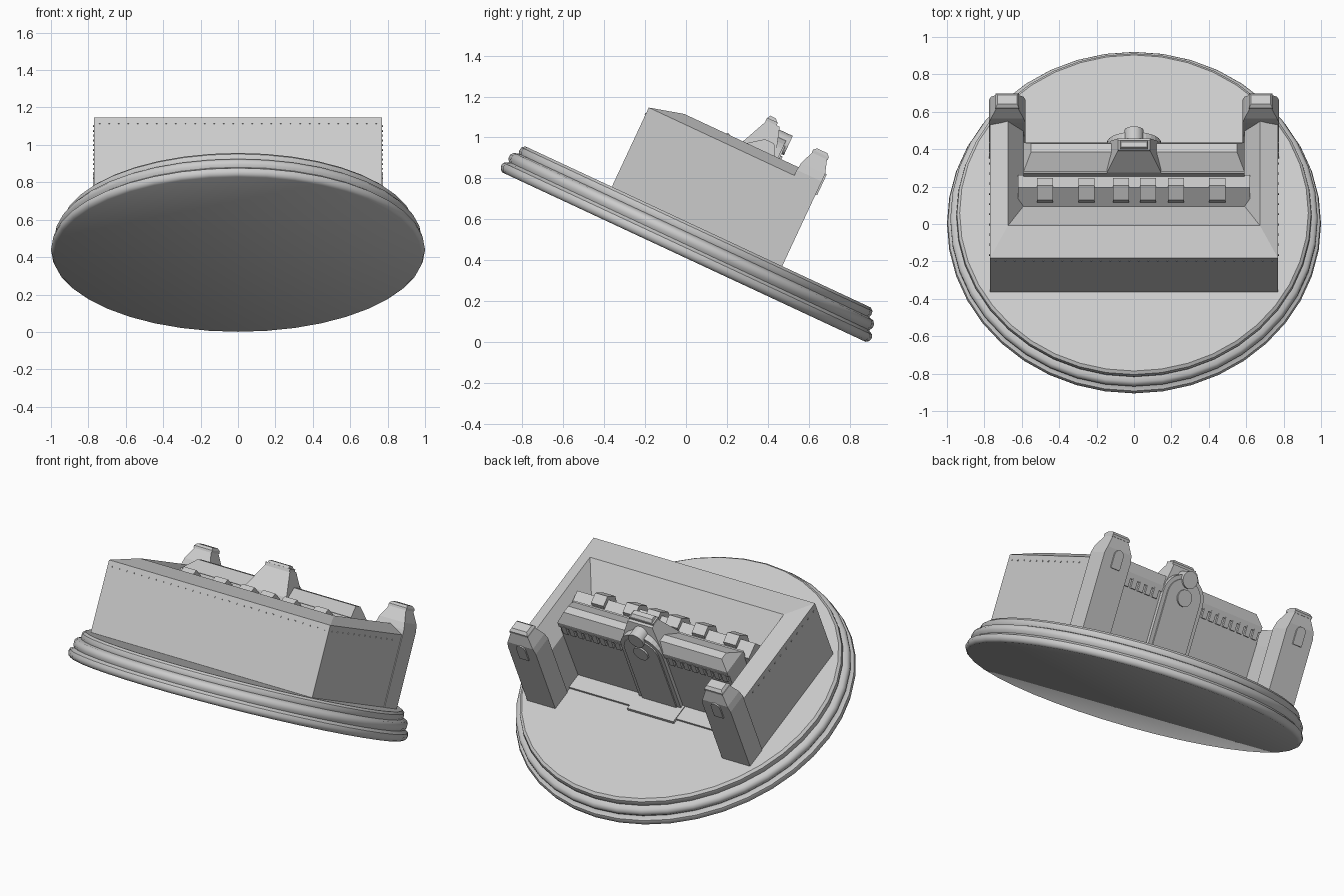
import bpy, bmesh, math
from mathutils import Matrix

if "Cube" in bpy.data.objects:
    bpy.data.objects.remove(bpy.data.objects["Cube"])

# Everything is modelled upright, then tilted with the base plate
TILT = Matrix.Translation((0, -0.01, 0.415)) @ Matrix.Rotation(math.radians(-25), 4, 'X')


def finish(bm, name, angle=None):
    bmesh.ops.recalc_face_normals(bm, faces=bm.faces)
    bm.transform(TILT)
    me = bpy.data.meshes.new(name)
    bm.to_mesh(me)
    bm.free()
    ob = bpy.data.objects.new(name, me)
    bpy.context.collection.objects.link(ob)
    if angle:
        bpy.ops.object.select_all(action='DESELECT')
        ob.select_set(True)
        bpy.context.view_layer.objects.active = ob
        bpy.ops.object.shade_smooth_by_angle(angle=math.radians(angle))
    return ob


def loft(bm, rings, closed=True):
    """Skin a stack of equal-length rings and cap both ends."""
    vs = [[bm.verts.new(p) for p in r] for r in rings]
    n = len(vs[0])
    for a, b in zip(vs, vs[1:]):
        for i in range(n):
            j = (i + 1) % n
            bm.faces.new((a[i], a[j], b[j], b[i]))
    bm.faces.new(vs[0])
    bm.faces.new(vs[-1])


def rect(x0, x1, y0, y1, z):
    return [(x0, y0, z), (x1, y0, z), (x1, y1, z), (x0, y1, z)]


def box(bm, x0, x1, y0, y1, z0, z1):
    loft(bm, [rect(x0, x1, y0, y1, z0), rect(x0, x1, y0, y1, z1)])


def prism(bm, prof, x0, x1):
    loft(bm, [[(x, y, z) for y, z in prof] for x in (x0, x1)])


def cyl_y(bm, x, z, r, y0, y1, n=16):
    loft(bm, [[(x + r * math.cos(2 * math.pi * i / n), y, z + r * math.sin(2 * math.pi * i / n))
               for i in range(n)] for y in (y0, y1)])


# Stepped round base with three rounded rims
bm = bmesh.new()
prof = [(0.98, 0), (0.993, 0.01), (1.0, 0.027), (0.995, 0.045), (0.975, 0.056),
        (0.972, 0.06), (0.982, 0.075), (0.982, 0.095), (0.97, 0.11), (0.945, 0.117),
        (0.95, 0.13), (0.947, 0.15), (0.932, 0.163)]
N = 40
loft(bm, [[(r * math.cos(2 * math.pi * i / N), r * math.sin(2 * math.pi * i / N), z)
           for i in range(N)] for r, z in prof])
finish(bm, "round_base", 40)

# U-shaped outer wall with a hipped rim: (half width, front y, height)
bm = bmesh.new()
levels = [(0.77, -0.465, 0.15), (0.77, -0.465, 0.59), (0.674, -0.295, 0.635),
          (0.59, -0.12, 0.51), (0.585, -0.12, 0.15)]
back = 0.36
path = [lambda h, f: (h, back), lambda h, f: (h, f), lambda h, f: (-h, f), lambda h, f: (-h, back)]
loft(bm, [[(*p(h, f), z) for h, f, z in levels] for p in path])
finish(bm, "outer_wall")

# Rivets along the top of the front and side walls
bm = bmesh.new()
for i in range(30):
    x = -0.74 + i * 1.48 / 29
    box(bm, x - 0.004, x + 0.004, -0.469, -0.46, 0.552, 0.56)
for s in (-1, 1):
    for i in range(12):
        y = -0.43 + i * 0.06
        x = s * 0.77
        box(bm, x - 0.004, x + 0.004, y - 0.004, y + 0.004, 0.552, 0.56)
finish(bm, "rivets")

# Inner ridge behind the rim, carrying a row of blocks
bm = bmesh.new()
prism(bm, [(-0.125, 0.15), (-0.125, 0.51), (-0.06, 0.615), (0.03, 0.58), (0.03, 0.15)], -0.62, 0.62)
finish(bm, "inner_ridge")
bm = bmesh.new()
for x in (-0.475, -0.255, -0.07, 0.075, 0.225, 0.445):
    prism(bm, [(-0.115, 0.54), (-0.12, 0.585), (-0.062, 0.642), (-0.005, 0.617), (-0.005, 0.55)],
          x - 0.043, x + 0.043)
finish(bm, "ridge_blocks")

# Back hall: wall, hipped roof halves and a row of teeth under the eaves
bm = bmesh.new()
box(bm, -0.59, 0.59, 0.02, 0.19, 0.15, 0.625)
finish(bm, "back_hall_wall")
bm = bmesh.new()
for s in (-1, 1):
    a, b = s * 0.10, s * 0.59
    loft(bm, [rect(a, b, 0.02, 0.2, 0.59), rect(a, b, 0.03, 0.2, 0.625),
              rect(a, s * 0.55, 0.115, 0.165, 0.69)])
finish(bm, "hall_roof")
bm = bmesh.new()
for s in (-1, 1):
    for i in range(8):
        x = s * (0.185 + i * 0.053)
        box(bm, x - 0.017, x + 0.017, 0.18, 0.202, 0.54, 0.6)
finish(bm, "eave_teeth")

# Raised floor strip in the rear court, with a doorstep
bm = bmesh.new()
box(bm, -0.585, 0.585, 0.18, 0.29, 0.15, 0.175)
box(bm, -0.16, 0.16, 0.18, 0.32, 0.15, 0.18)
finish(bm, "court_step")

# Central turret
bm = bmesh.new()
loft(bm, [rect(-0.145, 0.145, 0.02, 0.2, 0.55), rect(-0.145, 0.145, 0.02, 0.2, 0.63),
          rect(-0.085, 0.085, 0.085, 0.155, 0.775)])
finish(bm, "turret_body")
bm = bmesh.new()
box(bm, -0.085, 0.085, 0.08, 0.138, 0.77, 0.79)
loft(bm, [rect(-0.075, 0.075, 0.085, 0.135, 0.79), rect(-0.07, 0.07, 0.09, 0.12, 0.805)])
finish(bm, "turret_cap")

# Arched plate on the back of the turret, with a projecting drum and boss
bm = bmesh.new()
for k, y1 in ((1.0, 0.212), (0.82, 0.22)):
    arch = [(0.145 * k * math.cos(math.pi * i / 14), 0.60 + 0.135 * k * math.sin(math.pi * i / 14))
            for i in range(15)]
    arch += [(-0.145 * k, 0.16), (0.145 * k, 0.16)]
    loft(bm, [[(x, y, z) for x, z in arch] for y in (0.13, y1)])
finish(bm, "turret_back_plate")
bm = bmesh.new()
cyl_y(bm, 0, 0.71, 0.052, 0.1, 0.232)
cyl_y(bm, 0, 0.60, 0.05, 0.2, 0.23)
finish(bm, "turret_drum", 40)

# Rear corner towers with tapered heads, caps and arched slots
for s, side in ((-1, "left"), (1, "right")):
    bm = bmesh.new()
    loft(bm, [rect(s * 0.58, s * 0.775, y0, 0.454, z) for y0, z in ((0.32, 0.15), (0.32, 0.62))]
         + [rect(s * 0.59, s * 0.765, 0.325, 0.454, 0.66),
            rect(s * 0.622, s * 0.733, 0.355, 0.43, 0.735)])
    finish(bm, side + "_tower")
    bm = bmesh.new()
    loft(bm, [rect(s * 0.615, s * 0.74, 0.35, 0.436, 0.728),
              rect(s * 0.615, s * 0.74, 0.35, 0.436, 0.742),
              rect(s * 0.625, s * 0.73, 0.365, 0.42, 0.757)])
    finish(bm, side + "_tower_cap")
    bm = bmesh.new()
    c = s * 0.677
    arch = [(c + 0.032 * math.cos(math.pi * i / 8), 0.63 + 0.032 * math.sin(math.pi * i / 8))
            for i in range(9)] + [(c - 0.032, 0.55), (c + 0.032, 0.55)]
    loft(bm, [[(x, y, z) for x, z in arch] for y in (0.44, 0.462)])
    finish(bm, side + "_tower_slot")
